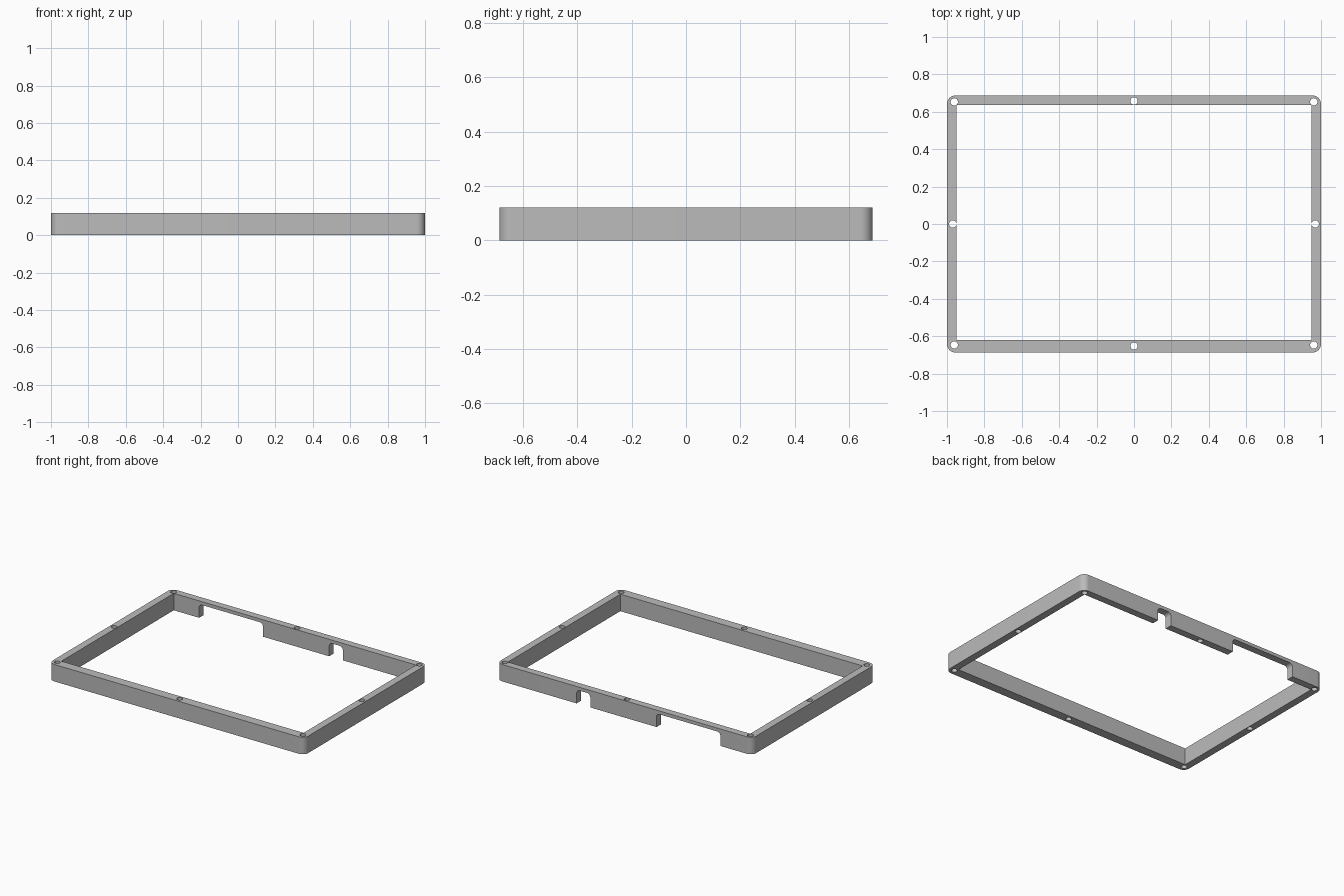
import bpy, bmesh
from math import cos, sin, pi, radians
from mathutils import Vector

if "Cube" in bpy.data.objects:
    bpy.data.objects.remove(bpy.data.objects["Cube"])

HALF_X, HALF_Y, HEIGHT = 1.0, 0.687, 0.12

grey = bpy.data.materials.new("plain_grey")
grey.use_nodes = True
grey.diffuse_color = (0.5, 0.5, 0.5, 1)
grey.node_tree.nodes["Principled BSDF"].inputs["Base Color"].default_value = (0.5, 0.5, 0.5, 1)


def rounded_rect(u0, u1, v0, v1, r, steps=10):
    """Counter-clockwise outline of a rectangle with rounded corners."""
    corners = [(u1 - r, v1 - r), (u0 + r, v1 - r), (u0 + r, v0 + r), (u1 - r, v0 + r)]
    return [(cu + r * cos((k + i / steps) * pi / 2), cv + r * sin((k + i / steps) * pi / 2))
            for k, (cu, cv) in enumerate(corners) for i in range(steps + 1)]


def circle(cx, cy, r, n=32):
    return [(cx + r * cos(2 * pi * i / n), cy + r * sin(2 * pi * i / n)) for i in range(n)]


def prisms(name, outlines, place, depth):
    """Extrude each flat outline along depth; place maps (u, v) to 3D."""
    bm = bmesh.new()
    for outline in outlines:
        face = bm.faces.new([bm.verts.new(place(u, v)) for u, v in outline])
        out = bmesh.ops.extrude_face_region(bm, geom=[face])["geom"]
        moved = [g for g in out if isinstance(g, bmesh.types.BMVert)]
        bmesh.ops.translate(bm, verts=moved, vec=Vector(depth))
    bmesh.ops.recalc_face_normals(bm, faces=bm.faces)
    mesh = bpy.data.meshes.new(name)
    bm.to_mesh(mesh)
    bm.free()
    mesh.materials.append(grey)
    obj = bpy.data.objects.new(name, mesh)
    bpy.context.collection.objects.link(obj)
    return obj


# Outer block with rounded vertical corners
frame = prisms("frame", [rounded_rect(-HALF_X, HALF_X, -HALF_Y, HALF_Y, 0.045)],
               lambda u, v: (u, v, 0), (0, 0, HEIGHT))

# Large opening: the front rail is a little wider than the others
opening = prisms("opening_cutter", [[(-0.948, -0.62), (0.948, -0.62), (0.948, 0.636), (-0.948, 0.636)]],
                 lambda u, v: (u, v, -0.1), (0, 0, 0.4))

# Screw holes at the corners and the middle of each rail
spots = [(0, 0.658), (0, -0.652)]
for side in (-1, 1):
    spots += [(side * 0.961, 0.653), (side * 0.961, -0.647), (side * 0.969, 0)]
holes = prisms("screw_hole_cutter", [circle(x, y, 0.0195) for x, y in spots],
               lambda u, v: (u, v, -0.1), (0, 0, 0.4))

# Two round-cornered notches under the back rail
notches = prisms("notch_cutter", [rounded_rect(x0, x1, -0.15, 0.096, 0.025)
                                  for x0, x1 in ((-0.75, -0.25), (0.268, 0.375))],
                 lambda u, v: (u, 0.6, v), (0, 0.2, 0))

bpy.context.view_layer.objects.active = frame
for cutter in (opening, holes, notches):
    cutter.hide_render = True
    mod = frame.modifiers.new(cutter.name, "BOOLEAN")
    mod.operation, mod.solver, mod.object = "DIFFERENCE", "EXACT", cutter
    bpy.ops.object.modifier_apply(modifier=mod.name)
    bpy.data.objects.remove(cutter)

bpy.ops.object.select_all(action="DESELECT")
frame.select_set(True)
bpy.ops.object.shade_smooth_by_angle(angle=radians(30))
